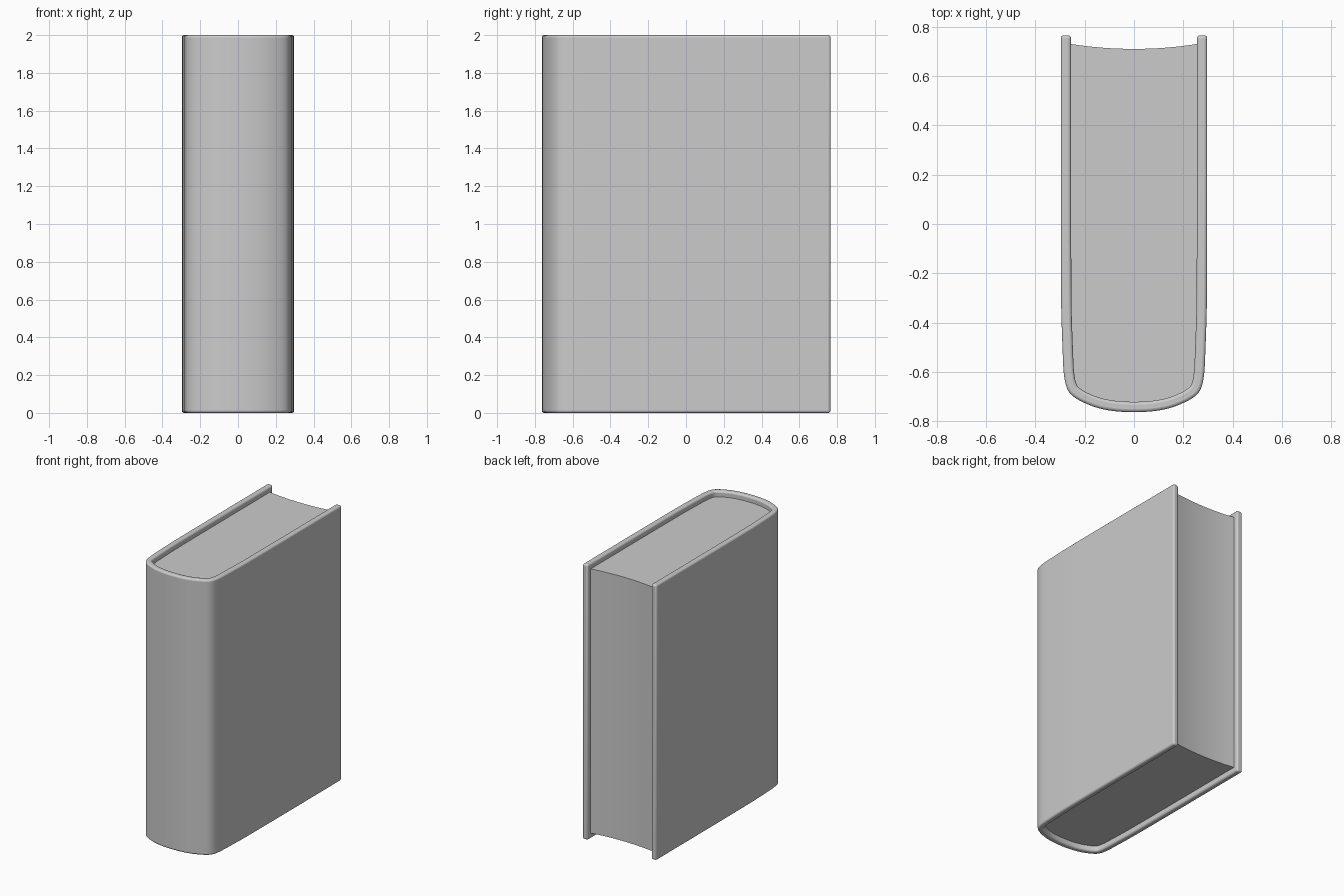
import bpy, bmesh
from mathutils import Vector

if "Cube" in bpy.data.objects:
    bpy.data.objects.remove(bpy.data.objects["Cube"])

HEIGHT, THICK, RECESS = 2.0, 0.042, 0.04


def chaikin(pts, rounds=3):
    """Round a control polygon, keeping its end points."""
    for _ in range(rounds):
        new = [pts[0]]
        for a, b in zip(pts, pts[1:]):
            new += [a.lerp(b, 0.25), a.lerp(b, 0.75)]
        pts = new + [pts[-1]]
    return pts


def offset(pts, d):
    """Shift a path sideways along its normals."""
    out = []
    for i, p in enumerate(pts):
        t = (pts[min(i + 1, len(pts) - 1)] - pts[max(i - 1, 0)]).normalized()
        out.append(p + Vector((-t.y, t.x)) * d)
    return out


def extrude_outline(name, outline, z0, z1):
    bm = bmesh.new()
    face = bm.faces.new([bm.verts.new((p.x, p.y, z0)) for p in outline])
    up = bmesh.ops.extrude_face_region(bm, geom=[face], use_keep_orig=True)
    verts = [g for g in up["geom"] if isinstance(g, bmesh.types.BMVert)]
    bmesh.ops.translate(bm, verts=verts, vec=(0, 0, z1 - z0))
    bmesh.ops.recalc_face_normals(bm, faces=bm.faces)
    mesh = bpy.data.meshes.new(name)
    bm.to_mesh(mesh)
    bm.free()
    obj = bpy.data.objects.new(name, mesh)
    bpy.context.collection.objects.link(obj)
    bpy.ops.object.select_all(action='DESELECT')
    obj.select_set(True)
    bpy.context.view_layer.objects.active = obj
    return obj


# Centreline of the wrapped cover: right board, rounded spine, left board
half = [Vector(p) for p in ((0.276, 0.765), (0.276, -0.3), (0.27, -0.48),
                            (0.263, -0.65), (0.225, -0.695), (0.10, -0.742))]
path = chaikin(half + [Vector((-p.x, p.y)) for p in reversed(half)])

# Hard cover with softened edges
outline = offset(path, THICK / 2) + offset(path, -THICK / 2)[::-1]
cover = extrude_outline("cover", outline, 0, HEIGHT)
bevel = cover.modifiers.new("soft_edges", 'BEVEL')
bevel.width = 0.012
bevel.segments = 3
bevel.limit_method = 'ANGLE'
bevel.angle_limit = 0.8
bevel.use_clamp_overlap = False
bpy.ops.object.shade_smooth_by_angle(angle=0.7)

# Page block with a concave fore edge, slightly embedded in the cover
sides = [p for p in offset(path, -THICK / 2 + 0.002) if p.y < 0.7]
if abs(sides[0].x - 0.257) > 0.1:
    sides = [p for p in offset(path, THICK / 2 - 0.002) if p.y < 0.7]
sx = sides[0].x
fore = [Vector((-sx + 2 * sx * i / 16, 0.71 + 0.02 * (i / 8 - 1) ** 2)) for i in range(17)]
pages = extrude_outline("pages", sides + fore, RECESS, HEIGHT - RECESS)
bpy.ops.object.shade_smooth_by_angle(angle=0.6)
